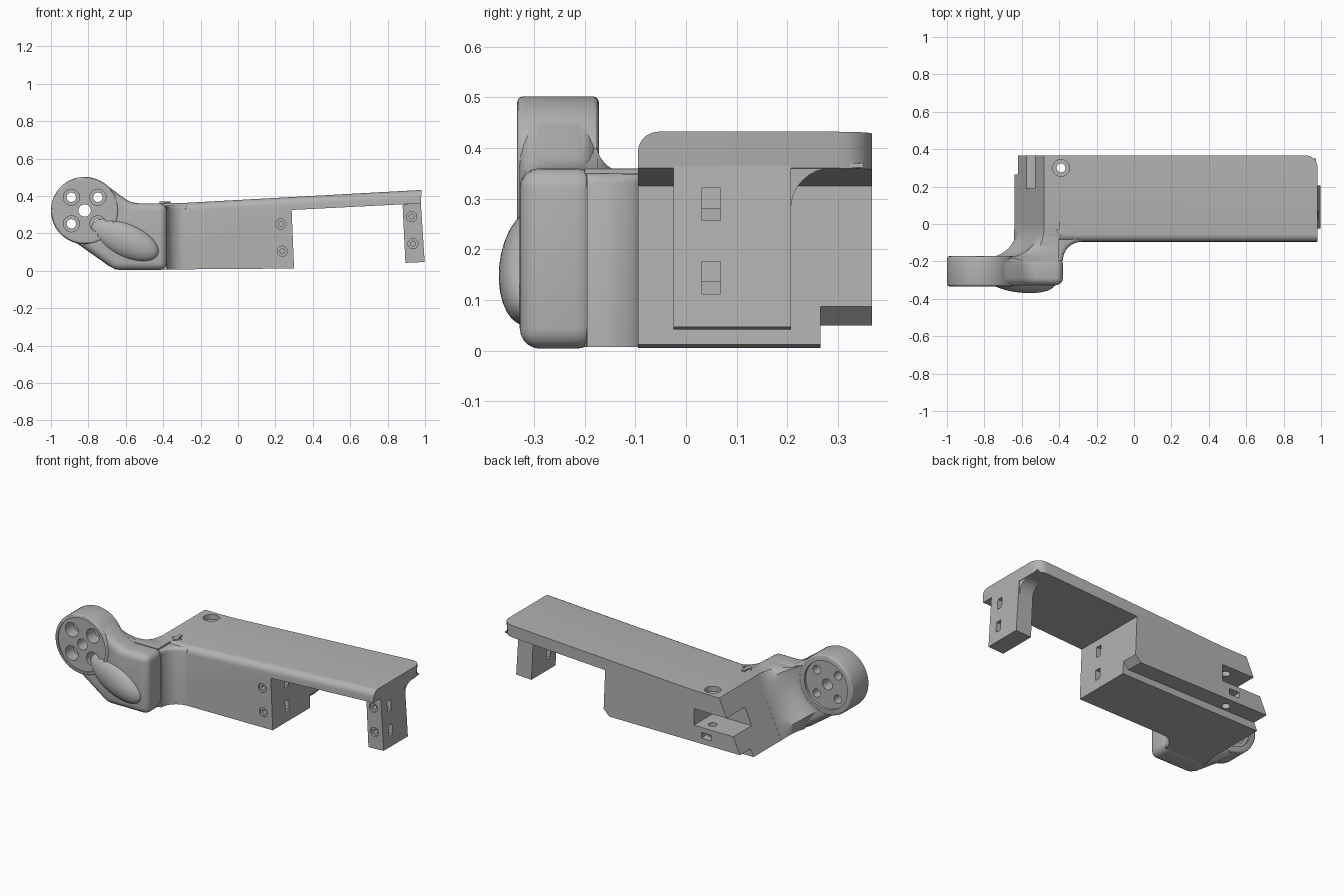
import bpy, bmesh
from math import sin, cos, pi, radians, sqrt
from mathutils import Vector

if "Cube" in bpy.data.objects:
    bpy.data.objects.remove(bpy.data.objects["Cube"])

grey = bpy.data.materials.new("plain grey")
grey.use_nodes = True
grey.diffuse_color = (0.45, 0.45, 0.45, 1)
grey.node_tree.nodes["Principled BSDF"].inputs["Base Color"].default_value = grey.diffuse_color


def arc(cx, cy, r, a0=0, a1=360, n=32):
    full = abs(a1 - a0) == 360
    steps = n if full else n + 1
    return [(cx + r * cos(radians(a0 + (a1 - a0) * i / n)),
             cy + r * sin(radians(a0 + (a1 - a0) * i / n))) for i in range(steps)]


def loft(name, rings):
    bm = bmesh.new()
    rows = [[bm.verts.new(p) for p in ring] for ring in rings]
    n = len(rows[0])
    for a, b in zip(rows, rows[1:]):
        for i in range(n):
            j = (i + 1) % n
            bm.faces.new((a[i], a[j], b[j], b[i]))
    bm.faces.new(rows[0])
    bm.faces.new(rows[-1])
    bmesh.ops.recalc_face_normals(bm, faces=bm.faces)
    mesh = bpy.data.meshes.new(name)
    bm.to_mesh(mesh)
    bm.free()
    mesh.materials.append(grey)
    obj = bpy.data.objects.new(name, mesh)
    bpy.context.collection.objects.link(obj)
    return obj


def prism(name, pts, axis, lo, hi):
    place = {"X": lambda p, t: (t, p[0], p[1]),
             "Y": lambda p, t: (p[0], t, p[1]),
             "Z": lambda p, t: (p[0], p[1], t)}[axis]
    return loft(name, [[place(p, t) for p in pts] for t in (lo, hi)])


def box(name, x, y, z):
    return prism(name, [(x[0], y[0]), (x[1], y[0]), (x[1], y[1]), (x[0], y[1])], "Z", *z)


def select(obj):
    bpy.ops.object.select_all(action="DESELECT")
    obj.select_set(True)
    bpy.context.view_layer.objects.active = obj


def combine(obj, other, operation="DIFFERENCE"):
    mod = obj.modifiers.new("combine", "BOOLEAN")
    mod.operation, mod.solver, mod.object = operation, "EXACT", other
    select(obj)
    bpy.ops.object.modifier_apply(modifier=mod.name)
    bpy.data.objects.remove(other)


def round_edges(obj, width, rule=None, segments=5):
    bm = bmesh.new()
    bm.from_mesh(obj.data)
    chosen = []
    for e in bm.edges:
        a, b = e.verts[0].co, e.verts[1].co
        if rule(e, (a + b) / 2, b - a):
            chosen.append(e)
    bmesh.ops.bevel(bm, geom=chosen, offset=width, segments=segments, profile=0.5, affect="EDGES")
    bm.to_mesh(obj.data)
    bm.free()


def sharp(e, mid, d):
    return e.calc_face_angle(0) > radians(25)


def smooth(obj):
    select(obj)
    bpy.ops.object.shade_smooth_by_angle(angle=radians(30))


# Main body: battery box with the long sloping deck on top
body = prism("body_and_deck", [(-.64, .005), (.3, .012), (.287, .325), (.977, .36),
                               (.982, .432), (-.3, .362), (-.48, .36)], "Y", -.095, .367)
round_edges(body, .04, lambda e, m, d: m.y < -.09 and m.z > .355 and abs(d.x) > .05)
round_edges(body, .065, lambda e, m, d: m.x > .97 and m.y > .36 and abs(d.z) > .05)

# Stepped lower back edge with a chamfered end
combine(body, prism("step_cutter", [(-.8, -.1), (.4, -.1), (.4, .19), (.26, .05), (-.8, .05)],
                    "Y", .265, .5))
# Open pocket below the deck corner, with a vertical bolt hole and a side slot
combine(body, box("pocket_cutter", (-.8, -.31), (.19, .5), (.15, .25)))
combine(body, prism("bore_cutter", arc(-.39, .3, .045), "Z", .33, .5))
combine(body, prism("bolt_cutter", arc(-.39, .3, .024), "Z", -.1, .5))
combine(body, box("slot_cutter", (-.43, -.36), (.28, .5), (.085, .12)))

# End leg, flared into the deck at the back
leg = prism("end_leg", [(.88, .35), (.977, .37), (.998, .047), (.895, .042)], "Y", -.025, .207)
flare = prism("leg_flare", [(.19, .37), (.19, .29)] + arc(.287, .28, .08, 180, 90, 8)
              + [(.35, .362), (.35, .37)], "X", .884, .974)

# Screw holes and nut slots shared by the box end and the leg
for part, x, back, zs in ((body, .23, .2, (.25, .105)), (leg, .93, .8, (.29, .145))):
    for z in zs:
        sx = x + (.25 - z) * .05
        combine(part, prism("head_cutter", arc(sx, z, .027, n=20), "Y", -.2, -.085 if part is body else -.012))
        combine(part, prism("screw_cutter", arc(sx, z, .013, n=16), "Y", -.2, .12))
        combine(part, box("nut_cutter", (back, x + .2), (.032, .068), (z - .033, z + .031)))

# Rounded corner block leading up to the wheel hub
arm = prism("arm_and_hub", [(-.93, .195), (-.66, .004), (-.38, .004), (-.38, .36), (-.57, .36),
                            (-.72, .47), (-.82, .46), (-.92, .38)], "Y", -.328, -.176)
round_edges(arm, .04, sharp)
hub = prism("hub_disc", arc(-.82, .322, .18, n=64), "Y", -.333, -.172)
round_edges(hub, .012, sharp, 3)
combine(arm, hub, "UNION")

# Hub recesses, centre hole and four counterbored bolt holes
combine(arm, prism("front_recess", arc(-.82, .322, .16, n=64), "Y", -.4, -.325))
combine(arm, prism("back_recess", arc(-.82, .322, .145, n=64), "Y", -.187, -.1))
combine(arm, prism("centre_hole", arc(-.82, .322, .033), "Y", -.5, 0))
for sx in (-1, 1):
    for sz in (-1, 1):
        c = (-.82 + sx * .071, .322 + sz * .071)
        combine(arm, prism("counterbore", arc(*c, .043, n=28), "Y", -.5, -.25))
        combine(arm, prism("bolt_hole", arc(*c, .025, n=24), "Y", -.5, 0))

# Concave sweep from the sloped end of the body to the back of the hub
hub_side = [(-.66, .007), (-.775, .16)] + arc(-.82, .322, .168, -60, 30, 6) + [(-.57, .36)]
count = len(hub_side)
body_side = [(-.64 + .16 * i / (count - 1), .007 + .352 * i / (count - 1)) for i in range(count)]
rings = []
for k in range(-1, 17):
    u = 1 - cos(max(k, 0) / 16 * pi / 2)
    blend = 1 - sqrt(1 - (1 - u) ** 2)
    y = -.176 + .176 * u if k >= 0 else -.2
    left = [Vector(b).lerp(Vector(h), blend) for h, b in zip(hub_side, body_side)]
    ring = [Vector((-.4, .007))] + left + [Vector((-.4, .359))]
    rings.append([(p.x, y, p.y) for p in ring])
cove = loft("arm_sweep", rings)

# Inner fillet between the block and the front of the box
fillet = prism("front_fillet", [(-.42, -.08), (-.42, -.2)] + arc(-.28, -.195, .1, 180, 90, 12)
               + [(-.27, -.08)], "Z", .007, .35)
round_edges(fillet, .02, lambda e, m, d: m.z > .34 and -.381 < m.x < -.279 and m.y < -.09, 3)

# Teardrop bulge on the front of the block
bpy.ops.mesh.primitive_uv_sphere_add(segments=40, ring_count=20, location=(-.605, -.305, .165),
                                     rotation=(0, radians(24), radians(-6)))
bulge = bpy.context.object
bulge.name = "front_bulge"
bulge.scale = (.195, .062, .092)
bulge.data.materials.append(grey)

# Raised direction arrow on the deck
arrow = prism("direction_arrow", [(-.4, .01), (-.4, -.03), (-.42, -.03), (-.39, -.065),
                                  (-.36, -.03), (-.38, -.03), (-.38, .01)], "Z", .355, .369)

for part in (body, leg, flare, arm, cove, fillet, bulge):
    smooth(part)
